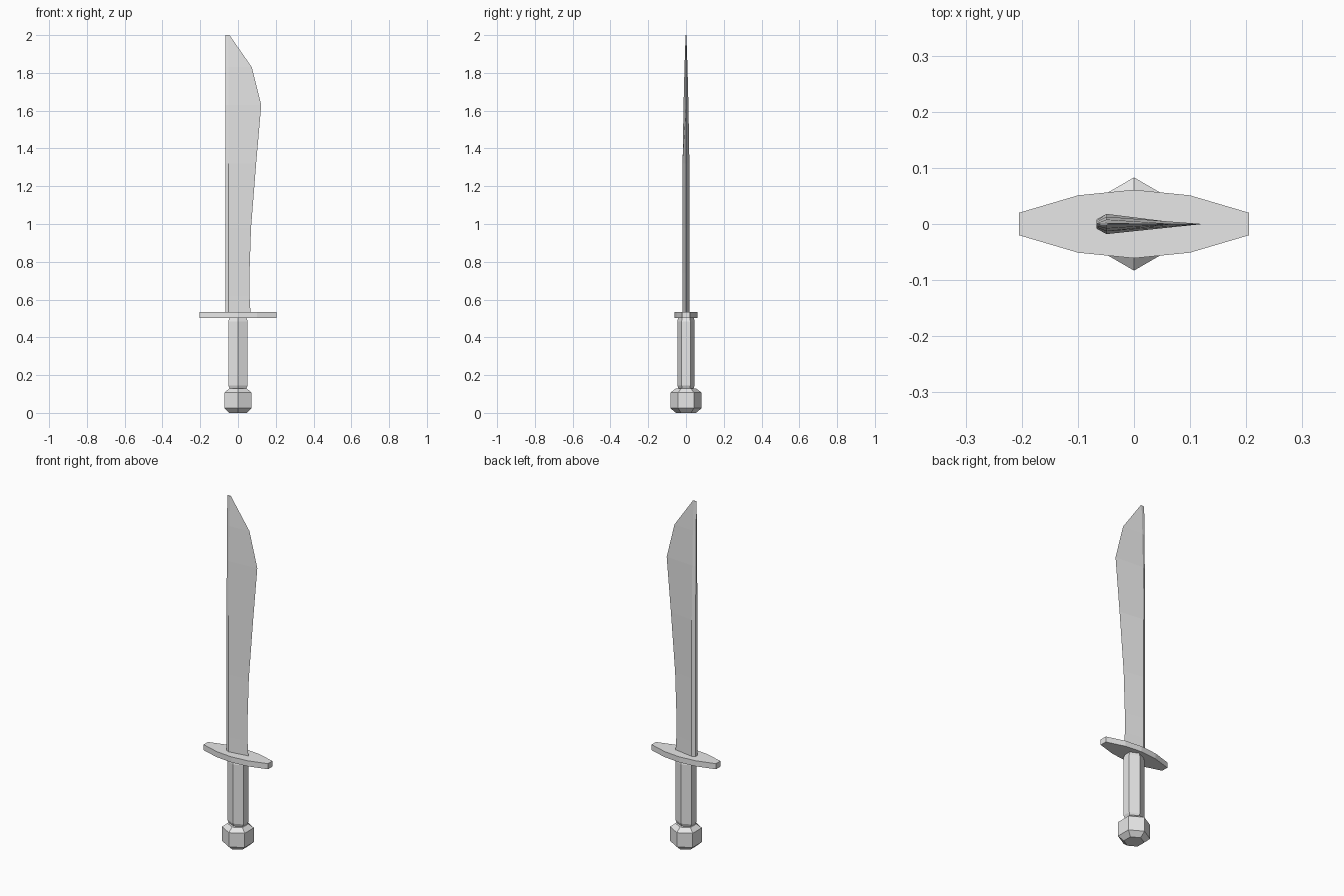
import bpy
import bmesh
from math import sin, cos, pi

if "Cube" in bpy.data.objects:
    bpy.data.objects.remove(bpy.data.objects["Cube"])

grey = bpy.data.materials.new("plain_grey")
grey.use_nodes = True
grey.diffuse_color = (0.8, 0.8, 0.8, 1)
grey.node_tree.nodes["Principled BSDF"].inputs["Base Color"].default_value = (0.8, 0.8, 0.8, 1)


def loft(name, rings):
    """Skin a stack of equal-length point rings and cap both ends."""
    bm = bmesh.new()
    rows = [[bm.verts.new(p) for p in ring] for ring in rings]
    count = len(rows[0])
    for low, high in zip(rows, rows[1:]):
        for i in range(count):
            j = (i + 1) % count
            bm.faces.new((low[i], low[j], high[j], high[i]))
    bm.faces.new(rows[0][::-1])
    bm.faces.new(rows[-1])
    bmesh.ops.recalc_face_normals(bm, faces=bm.faces)
    mesh = bpy.data.meshes.new(name)
    bm.to_mesh(mesh)
    bm.free()
    mesh.materials.append(grey)
    obj = bpy.data.objects.new(name, mesh)
    bpy.context.collection.objects.link(obj)
    return obj


def hexagon(z, rx, ry):
    """Six-sided ring with a corner facing the front."""
    angles = [pi / 2 + k * pi / 3 for k in range(6)]
    return [(rx * cos(a), ry * sin(a), z) for a in angles]


# Pommel: chamfered hexagonal nut
loft("pommel", [hexagon(z, r, r) for z, r in
                [(0, 0.053), (0.025, 0.083), (0.107, 0.083), (0.128, 0.055)]])

# Grip: slightly flattened hexagonal bar with chamfered ends
loft("grip", [hexagon(z, r, r * 0.78) for z, r in
              [(0.12, 0.046), (0.145, 0.059), (0.485, 0.059), (0.51, 0.05)]])

# Guard: tapered plate, mirrored from one quarter outline
quarter = [(0.205, 0.02), (0.1, 0.051), (0, 0.061)]
back = quarter + [(-x, y) for x, y in quarter[-2::-1]]
outline = back + [(x, -y) for x, y in back[::-1]]
loft("guard", [[(x, y, z) for x, y in outline] for z in (0.503, 0.535)])

# Blade: flat spine, ridge beside it, and a single curved cutting edge
SPINE, RIDGE = -0.067, -0.049
stations = [  # height, cutting edge x, ridge half thickness
    (0.52, 0.067, 0.018), (0.62, 0.061, 0.018), (0.74, 0.061, 0.018),
    (0.98, 0.069, 0.018), (1.32, 0.096, 0.018), (1.63, 0.123, 0.013),
    (1.83, 0.073, 0.008), (2.0, -0.045, 0.002)]
loft("blade", [[(SPINE, -t * 0.45, z), (RIDGE, -t, z), (edge, 0, z),
                (RIDGE, t, z), (SPINE, t * 0.45, z)] for z, edge, t in stations])
